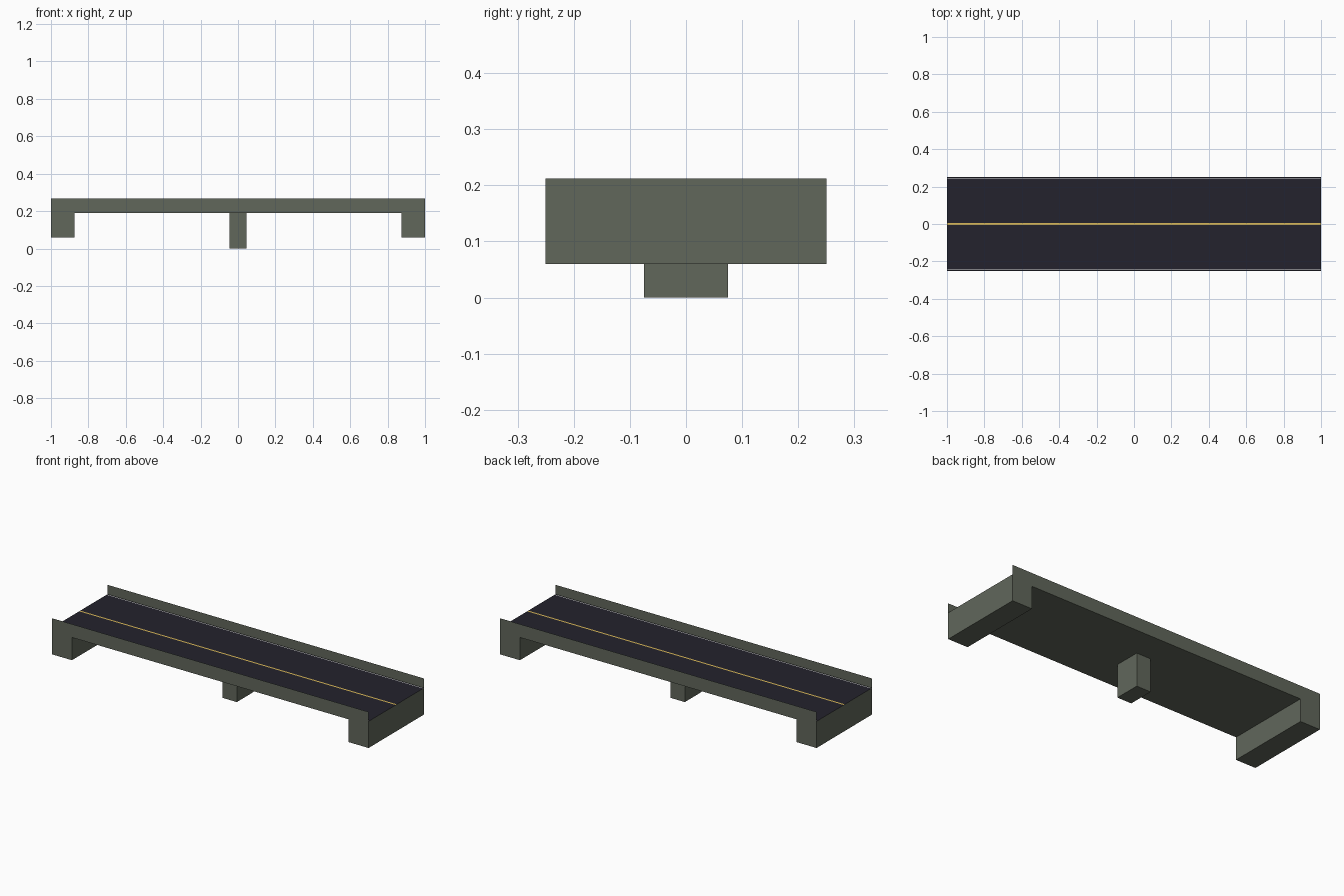
import bpy
import bmesh
from mathutils import Matrix, Vector

if "Cube" in bpy.data.objects:
    bpy.data.objects.remove(bpy.data.objects["Cube"])

HALF_W, UNDERSIDE, ROAD, RAIL_TOP = 0.25, 0.19, 0.212, 0.266


def material(name, rgb):
    mat = bpy.data.materials.new(name)
    mat.use_nodes = True
    mat.diffuse_color = (*rgb, 1)
    bsdf = mat.node_tree.nodes["Principled BSDF"]
    bsdf.inputs["Base Color"].default_value = (*rgb, 1)
    bsdf.inputs["Roughness"].default_value = 0.9
    return mat


concrete = material("concrete", (0.12, 0.135, 0.105))
asphalt = material("asphalt", (0.017, 0.016, 0.026))
yellow = material("yellow_paint", (0.7, 0.48, 0.1))
white = material("white_paint", (0.8, 0.8, 0.8))


def make_object(name, bm, mats):
    mesh = bpy.data.meshes.new(name)
    bm.to_mesh(mesh)
    bm.free()
    for mat in mats:
        mesh.materials.append(mat)
    obj = bpy.data.objects.new(name, mesh)
    bpy.context.collection.objects.link(obj)
    return obj


def box_mesh(low, high):
    low, high = Vector(low), Vector(high)
    bm = bmesh.new()
    bmesh.ops.create_cube(bm, size=1, matrix=Matrix.Translation((low + high) / 2)
                          @ Matrix.Diagonal((*(high - low), 1)))
    return bm


# Deck slab, its top cut into lanes and painted lines
CENTRE_LINE, EDGE_IN, EDGE_OUT = 0.005, 0.242, 0.247
deck = box_mesh((-1, -HALF_W, UNDERSIDE), (1, HALF_W, ROAD))
for cut in (CENTRE_LINE, EDGE_IN, EDGE_OUT):
    for side in (-1, 1):
        bmesh.ops.bisect_plane(deck, geom=deck.verts[:] + deck.edges[:] + deck.faces[:],
                               plane_co=(0, side * cut, 0), plane_no=(0, 1, 0))
deck.normal_update()
for face in deck.faces:
    if face.normal.z > 0.5:
        y = abs(face.calc_center_median().y)
        if y < CENTRE_LINE:
            face.material_index = 2
        elif EDGE_IN < y < EDGE_OUT:
            face.material_index = 3
        else:
            face.material_index = 1
make_object("bridge_deck", deck, [concrete, asphalt, yellow, white])

# Sheet parapets along both edges
for name, y in (("front_parapet", -HALF_W), ("back_parapet", HALF_W)):
    bm = bmesh.new()
    corners = [(-1, y, ROAD), (1, y, ROAD), (1, y, RAIL_TOP), (-1, y, RAIL_TOP)]
    if y > 0:
        corners.reverse()
    bm.faces.new([bm.verts.new(c) for c in corners])
    make_object(name, bm, [concrete])

# End abutments and the middle pier
for name, x0, x1 in (("right_abutment", -1, -0.874), ("left_abutment", 0.874, 1)):
    make_object(name, box_mesh((x0, -HALF_W, 0.06), (x1, HALF_W, UNDERSIDE)), [concrete])
make_object("middle_pier", box_mesh((-0.045, -0.075, 0), (0.045, 0.075, UNDERSIDE)), [concrete])
